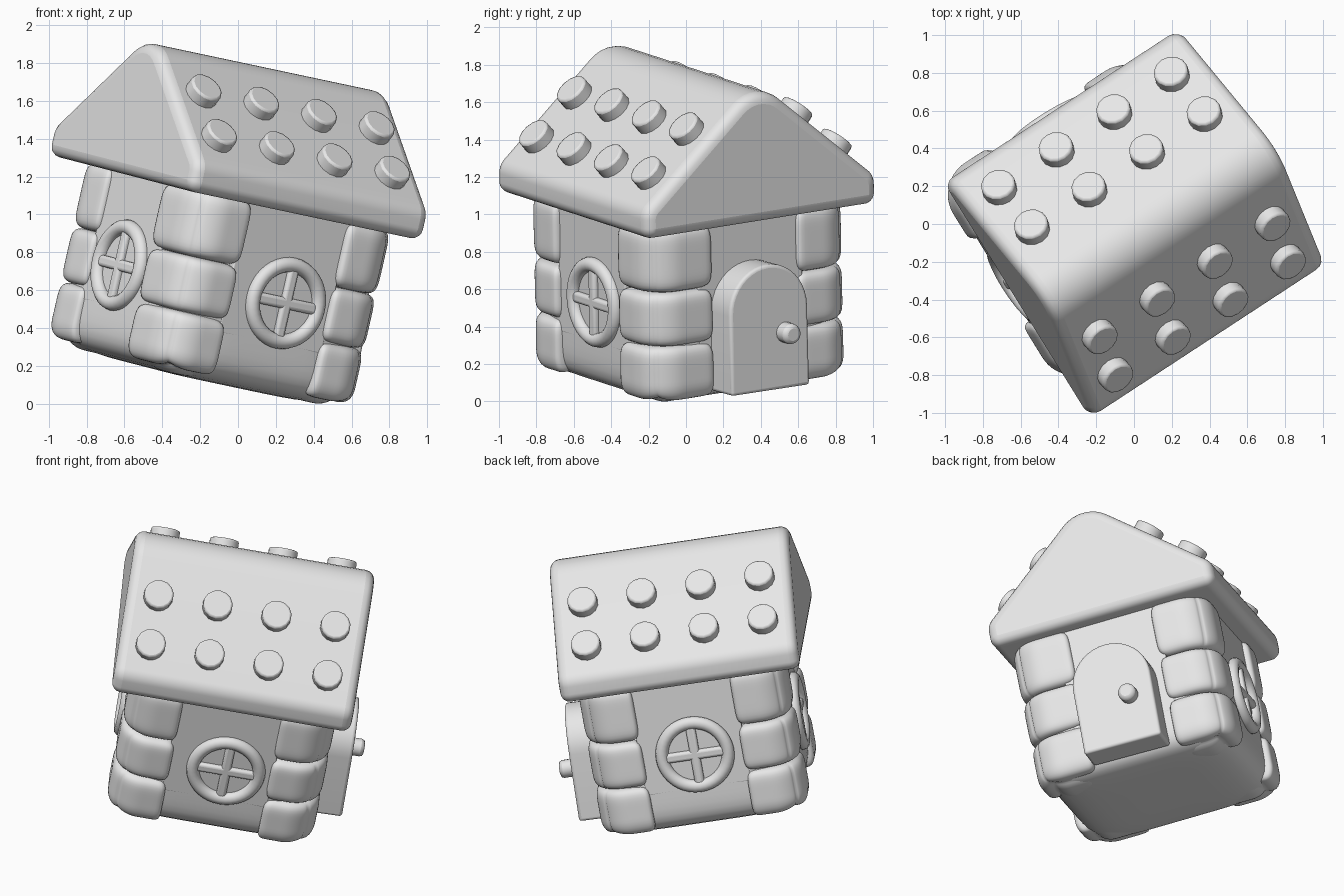
import bpy, bmesh, math
from mathutils import Matrix, Vector

if "Cube" in bpy.data.objects:
    bpy.data.objects.remove(bpy.data.objects["Cube"])

# Leaning house frame: U along the ridge, V across, W up
W = Vector((0.22, -0.02, 0.975)).normalized()
U = Vector((0.825, 0.54, -0.175))
U = (U - W * U.dot(W)).normalized()
V = W.cross(U)
FRAME = Matrix((U, V, W)).transposed().to_4x4()
FRAME = FRAME @ Matrix.Translation((-0.17, 0.16, 0))
BODY = Matrix.Translation((-0.015, -0.012, 0))

clay = bpy.data.materials.new("plain_grey")
clay.diffuse_color = (0.8, 0.8, 0.8, 1)
clay.use_nodes = True
clay.node_tree.nodes["Principled BSDF"].inputs["Base Color"].default_value = clay.diffuse_color
parts = []


def finish(name, bm, local=Matrix(), bevel=0, segs=4, angle=40):
    bmesh.ops.recalc_face_normals(bm, faces=bm.faces)
    me = bpy.data.meshes.new(name)
    bm.to_mesh(me)
    bm.free()
    me.materials.append(clay)
    ob = bpy.data.objects.new(name, me)
    bpy.context.collection.objects.link(ob)
    ob.matrix_world = FRAME @ local
    if bevel:
        m = ob.modifiers.new("round", 'BEVEL')
        m.width, m.segments, m.limit_method = bevel, segs, 'ANGLE'
        m.angle_limit = math.radians(50)
    bpy.ops.object.select_all(action='DESELECT')
    ob.select_set(True)
    bpy.context.view_layer.objects.active = ob
    bpy.ops.object.shade_smooth_by_angle(angle=math.radians(angle))
    parts.append(ob)
    return ob


def box(name, centre, half, bevel=0.02, local=Matrix()):
    bm = bmesh.new()
    bmesh.ops.create_cube(bm, size=2)
    bmesh.ops.scale(bm, vec=half, verts=bm.verts)
    bmesh.ops.translate(bm, vec=centre, verts=bm.verts)
    return finish(name, bm, local, bevel)


def pillow(name, centre, half, p=5.5, plan=5.5, outer=None, r=0.2, floor=None):
    # puffy block: cube pushed onto a superellipsoid; 'outer' adds a round house corner
    bm = bmesh.new()
    bmesh.ops.create_cube(bm, size=2)
    bmesh.ops.subdivide_edges(bm, edges=bm.edges, cuts=15, use_grid_fill=True)
    sx, sy = (1 if c >= 0 else -1 for c in centre[:2])
    for v in bm.verts:
        m = (abs(v.co.x) ** plan + abs(v.co.y) ** plan) ** (1 / plan)
        n = (m ** p + abs(v.co.z) ** p) ** (1 / p)
        x, y, z = Vector([c / n * h for c, h in zip(v.co, half)]) + Vector(centre)
        if outer:
            edge = outer - r
            low = floor + 0.13 if floor is not None else -9
            d = Vector((max(0, x * sx - edge), max(0, y * sy - edge), max(0, low - z)))
            if d.length > 0:
                e = d * (max(d) / d.length - 1)
                x, y, z = x + sx * e.x, y + sy * e.y, z - e.z
        v.co = (x, y, z)
    return finish(name, bm, BODY, angle=80)


def prism(name, pts, d0, d1, local, bevel):
    # profile in local x/y, extruded along local z
    bm = bmesh.new()
    f = bm.faces.new([bm.verts.new((x, y, d0)) for x, y in pts])
    g = bmesh.ops.extrude_face_region(bm, geom=[f])
    bmesh.ops.translate(bm, vec=(0, 0, d1 - d0),
                        verts=[e for e in g['geom'] if isinstance(e, bmesh.types.BMVert)])
    return finish(name, bm, local, bevel)


def rounded(corners, n=7):
    # round each (x, y, radius) corner with an arc
    out = []
    for i, (x, y, r) in enumerate(corners):
        c = Vector((x, y))
        a = (Vector(corners[i - 1][:2]) - c).normalized()
        b = (Vector(corners[(i + 1) % len(corners)][:2]) - c).normalized()
        half = a.angle(b) / 2
        mid = c + (a + b).normalized() * (r / math.sin(half))
        s, e = c + a * (r / math.tan(half)) - mid, c + b * (r / math.tan(half)) - mid
        for k in range(n + 1):
            d = s.lerp(e, k / n).normalized() * r + mid
            out.append((d.x, d.y))
    return out


def cylinder(name, r, depth, segs, local, bevel=0):
    bm = bmesh.new()
    bmesh.ops.create_cone(bm, cap_ends=True, segments=segs, radius1=r, radius2=r, depth=depth)
    return finish(name, bm, local, bevel, 2)


# wall core, rounded base and slightly recessed wall panels
box("wall_core", (0, 0, 0.7), (0.53, 0.53, 0.4), 0.02, BODY)
pillow("base", (0, 0, 0.435), (0.62, 0.612, 0.35), 6, 6)
box("wall_panel_long", (0, 0, 0.72), (0.62, 0.33, 0.36), 0.008, BODY)
box("wall_panel_cross", (0, 0, 0.72), (0.33, 0.612, 0.36), 0.008, BODY)

# corner stones, three tiers on four corners, longer on the front side
OUT = 0.65
for sx in (-1, 1):
    for sy, hv in ((-1, 0.2), (1, 0.18)):
        for lo, hi in ((0.095, 0.43), (0.425, 0.725), (0.72, 1.08)):
            pillow("corner_stone", (sx * (OUT - 0.172), sy * (OUT - hv), (lo + hi) / 2),
                   (0.172, hv, (hi - lo) / 2), 6, 14, OUT, 0.2,
                   lo if lo < 0.1 else None)

# roof: rounded triangular profile along the ridge
PROFILE = [(-0.735, 1.06, 0.06), (0.735, 1.06, 0.06), (0.735, 1.215, 0.1),
           (0, 1.835, 0.22), (-0.735, 1.215, 0.1)]
ALONG = Matrix(((0, 0, 1, 0), (1, 0, 0, 0), (0, 1, 0, 0), (0, 0, 0, 1)))
prism("roof", rounded(PROFILE), -0.782, 0.72, ALONG, 0.058)

# roof studs, two rows of four on each slope
SLOPE = math.atan2(0.62, 0.735)
for s in (-1, 1):
    for dist in (0.325, 0.57):
        for k in range(4):
            base = Vector((-0.035 + (k - 1.5) * 0.37, s * dist, 1.835 - 0.845 * dist))
            loc = Matrix.Translation(base) @ Matrix.Rotation(-s * SLOPE, 4, 'X')
            cylinder("roof_stud", 0.092, 0.14, 14, loc, 0.012)

# round windows on three walls: frame ring, pane, and crossed bars
for turn, side, out in ((0, 0.02, 0.62), (180, 0.03, 0.602), (-90, 0.0, 0.632)):
    face = Matrix.Rotation(math.radians(turn), 4, 'Z') @ Matrix.Translation((side, -out, 0.585)) \
        @ Matrix.Rotation(math.pi / 2, 4, 'X')
    bm = bmesh.new()
    R, r, n, m = 0.205, 0.04, 40, 12
    ring = [[bm.verts.new(((R + r * math.cos(b)) * math.cos(a), (R + r * math.cos(b)) * math.sin(a),
                           0.01 + r * math.sin(b)))
             for b in (2 * math.pi * j / m for j in range(m))]
            for a in (2 * math.pi * i / n for i in range(n))]
    for i in range(n):
        for j in range(m):
            bm.faces.new((ring[i][j], ring[(i + 1) % n][j],
                          ring[(i + 1) % n][(j + 1) % m], ring[i][(j + 1) % m]))
    finish("window_frame", bm, face, angle=80)
    cylinder("window_pane", 0.2, 0.014, 40, face)
    box("window_bar_upright", (0, 0, 0.005), (0.03, 0.2, 0.03), 0.018, face)
    box("window_bar_level", (0, 0, 0.005), (0.2, 0.03, 0.03), 0.018, face)

# arched door, flaring slightly at the foot, with a knob
DOOR_V = -0.03
FLARE = Matrix(((1, 0, -0.05, 0.03), (0, 1, 0, 0), (0, 0, 1, 0), (0, 0, 0, 1)))
arch = [(DOOR_V - 0.25, 0.135), (DOOR_V + 0.25, 0.135)]
arch += [(DOOR_V + 0.25 * math.cos(math.pi * k / 20), 0.57 + 0.25 * math.sin(math.pi * k / 20))
         for k in range(21)]
prism("door", arch, 0.55, 0.77, FLARE @ ALONG, 0.018)
cylinder("door_knob", 0.056, 0.11, 16, Matrix.Translation((0.815, 0.085, 0.46))
         @ Matrix.Rotation(math.pi / 2, 4, 'Y'), 0.022)

# rest the lowest point on the ground
bpy.context.view_layer.update()
low = min((ob.matrix_world @ v.co).z for ob in parts for v in ob.data.vertices)
for ob in parts:
    ob.matrix_world = Matrix.Translation((0, 0, -low)) @ ob.matrix_world
